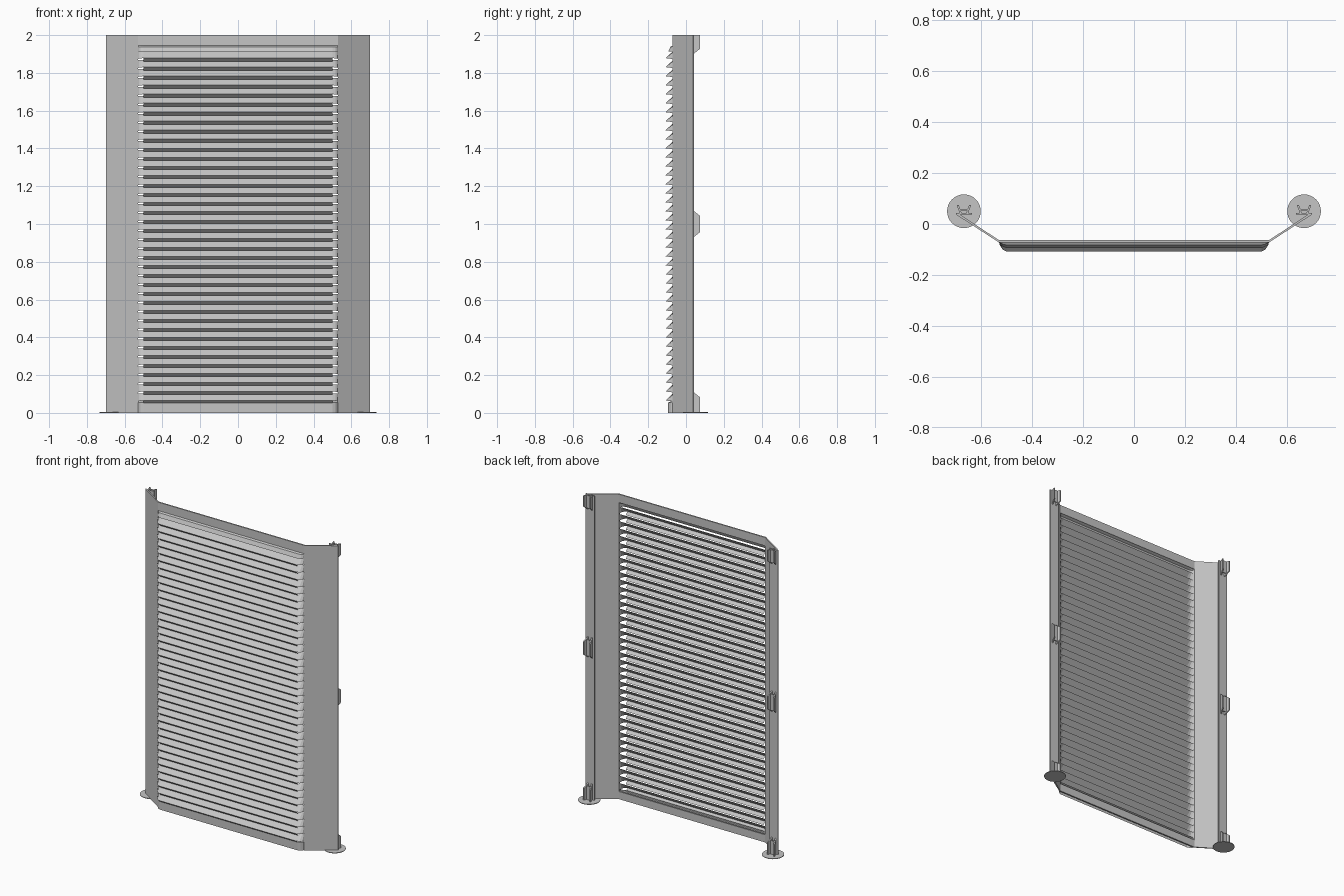
import bpy, bmesh

cube = bpy.data.objects.get("Cube")
if cube:
    bpy.data.objects.remove(cube, do_unlink=True)

grey = bpy.data.materials.new("metal_grey")
grey.use_nodes = True
colour = (0.56, 0.56, 0.56, 1)
grey.diffuse_color = colour
grey.node_tree.nodes["Principled BSDF"].inputs["Base Color"].default_value = colour

HALF, INNER, BASE_Y = 0.53, 0.5, -0.068
PITCH, ROWS = 0.0477, 39


def finish(name, bm, mirror=False, closed=True):
    if closed:
        bmesh.ops.recalc_face_normals(bm, faces=bm.faces)
    mesh = bpy.data.meshes.new(name)
    bm.to_mesh(mesh)
    bm.free()
    mesh.materials.append(grey)
    ob = bpy.data.objects.new(name, mesh)
    bpy.context.collection.objects.link(ob)
    if mirror:
        ob.modifiers.new("mirror", "MIRROR").use_mirror_merge = False
    return ob


def prism(bm, lower, upper):
    """Closed solid between two matching outlines."""
    a = [bm.verts.new(p) for p in lower]
    b = [bm.verts.new(p) for p in upper]
    bm.faces.new(a[::-1])
    bm.faces.new(b)
    n = len(a)
    for i in range(n):
        j = (i + 1) % n
        bm.faces.new((a[i], a[j], b[j], b[i]))


def pressed_sheet(name, profile, end_drop=0.0, lip=None):
    """Sheet bulging forward, rounded back to the frame at both ends."""
    bm = bmesh.new()
    ends = [(HALF, 0), (0.526, 0.4), (0.515, 0.8), (INNER, 1)]
    columns = [(-x, f) for x, f in ends] + [(x, f) for x, f in reversed(ends)]
    grid = []
    last = len(profile) - 1
    for x, f in columns:
        grid.append([bm.verts.new((x, BASE_Y + f * dy,
                                   z - (end_drop * (1 - f) if i == last else 0)))
                     for i, (dy, z) in enumerate(profile)])
    for left, right in zip(grid, grid[1:]):
        for i in range(last):
            bm.faces.new((left[i], left[i + 1], right[i + 1], right[i]))
    if lip:
        a, b = grid[3][-1], grid[4][-1]
        c, d = (bm.verts.new((x, BASE_Y + lip[0], lip[1])) for x in (INNER, -INNER))
        bm.faces.new((a, d, c, b))
    return finish(name, bm, closed=False)


# Angled side wings with a return flange on the back edge
wing = [(0.53, -0.072), (0.698, 0.037), (0.698, 0.043), (0.635, 0.043),
        (0.635, 0.037), (0.682, 0.037), (0.53, -0.063)]
bm = bmesh.new()
prism(bm, [(x, y, 0) for x, y in wing], [(x, y, 2) for x, y in wing])
finish("side_wings", bm, mirror=True)

# Flat strips above and below the louvres
for name, z0, z1 in (("top_strip", 1.945, 2), ("bottom_strip", 0, 0.05)):
    rect = [(-HALF, -0.072), (HALF, -0.072), (HALF, -0.063), (-HALF, -0.063)]
    bm = bmesh.new()
    prism(bm, [(x, y, z0) for x, y in rect], [(x, y, z1) for x, y in rect])
    finish(name, bm)

# Hood, repeated slanted louvres, and bottom apron
pressed_sheet("top_hood", [(0, 1.945), (-0.014, 1.938), (-0.026, 1.913)])
louvres = pressed_sheet("louvres", [(0, 1.916), (-0.04, 1.878)],
                        end_drop=0.005, lip=(-0.022, 1.861))
array = louvres.modifiers.new("rows", "ARRAY")
array.count = ROWS
array.use_relative_offset = False
array.use_constant_offset = True
array.constant_offset_displace = (0, 0, -PITCH)
pressed_sheet("bottom_apron", [(0, 0.066), (-0.027, 0.054), (-0.027, 0)])

# Forked clips behind the flanges
CLIP_X, Y0, Y1, CUT = 0.667, 0.04, 0.075, 0.028
bm = bmesh.new()
for z0, z1, cut0, cut1 in ((0, 0.11, 0, CUT), (0.93, 1.07, CUT, CUT), (1.9, 2, CUT, 0)):
    outline = [(Y0, z0), (Y1, z0 + cut0), (Y1, z1 - cut1), (Y0, z1)]
    for s in (-1, 1):
        def side(t):
            return [(CLIP_X + s * (0.012 + (y - Y0) * 0.35) + t, y, z) for y, z in outline]
        prism(bm, side(-0.004), side(0.004))
    web = [(-0.017, 0.053), (0.017, 0.053), (0.017, 0.058), (-0.017, 0.058)]
    prism(bm, [(CLIP_X + x, y, z0 + cut0 * 0.6) for x, y in web],
          [(CLIP_X + x, y, z1 - cut1 * 0.6) for x, y in web])
finish("clips", bm, mirror=True)

# Thin round feet
bm = bmesh.new()
bmesh.ops.create_cone(bm, cap_ends=True, segments=32, radius1=0.066, radius2=0.066, depth=0.004)
bmesh.ops.translate(bm, verts=bm.verts, vec=(CLIP_X, 0.05, 0.002))
finish("feet", bm, mirror=True)
